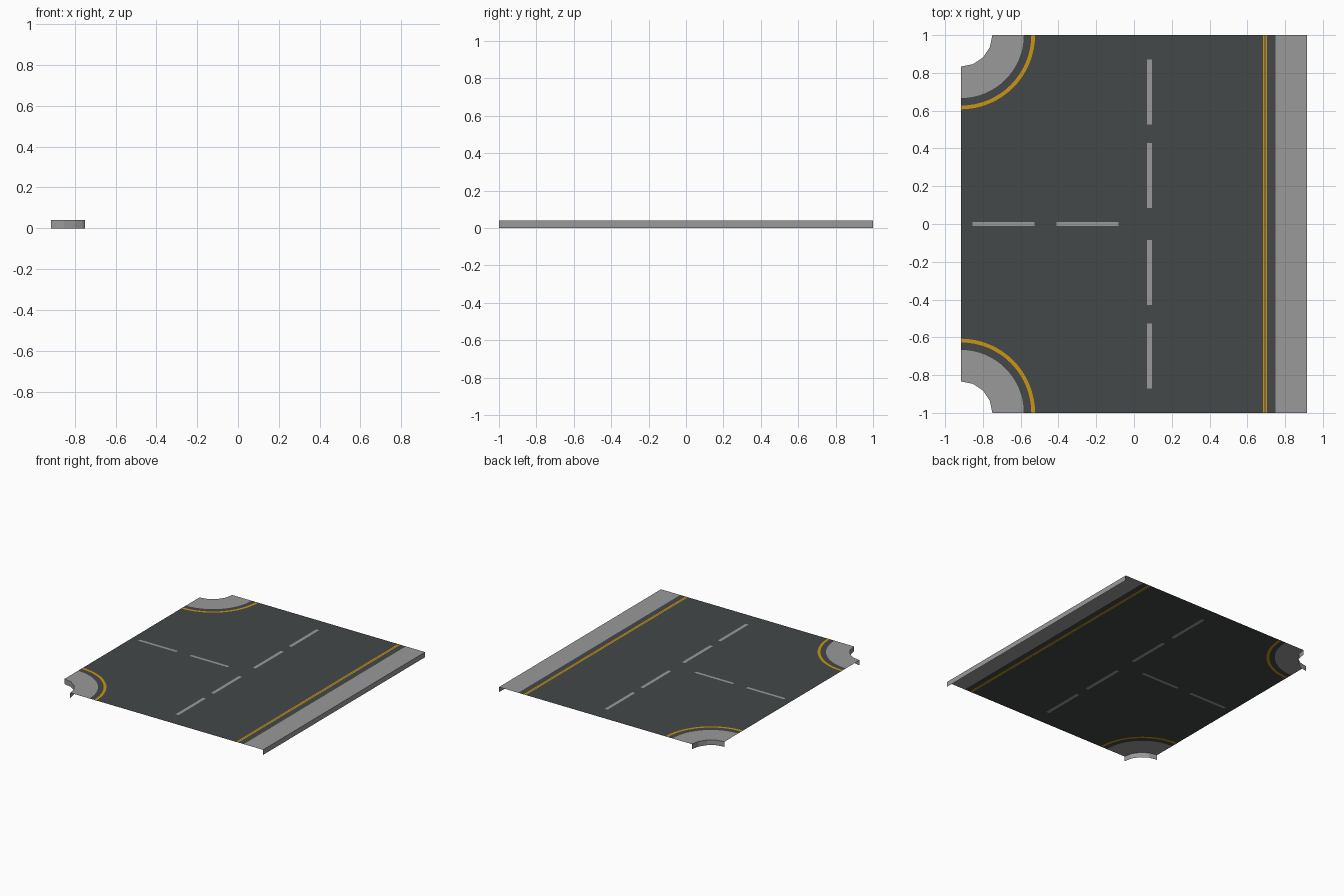
import bpy, math

if "Cube" in bpy.data.objects:
    bpy.data.objects.remove(bpy.data.objects["Cube"])

W, L, H = 0.9167, 1.0, 0.04       # half width, half length, surface height
KERB_X = 0.75                     # inner edge of the straight pavement
R_IN, R_OUT = 0.1667, 0.3333      # corner pavement radii


def material(name, rgb):
    m = bpy.data.materials.new(name)
    m.diffuse_color = (*rgb, 1)
    m.use_nodes = True
    m.node_tree.nodes["Principled BSDF"].inputs["Base Color"].default_value = m.diffuse_color
    return m


ASPHALT = material("dark asphalt", (0.056, 0.065, 0.065))
PAVING = material("grey paving", (0.32, 0.32, 0.32))
PAINT = material("pale road paint", (0.32, 0.32, 0.32))
YELLOW = material("yellow road paint", (0.60, 0.30, 0.006))


def mesh_object(name, verts, faces, mat):
    me = bpy.data.meshes.new(name)
    me.from_pydata(verts, [], faces)
    me.materials.append(mat)
    ob = bpy.data.objects.new(name, me)
    bpy.context.collection.objects.link(ob)
    return ob


def arc(radius, segments, side):
    """Quarter circle round a left corner, from the tile's left edge to its end edge."""
    pts = []
    for i in range(segments + 1):
        a = math.pi / 2 * i / segments
        pts.append((-W + radius * math.sin(a), side * (L - radius * math.cos(a))))
    return pts


def area(pts):
    return sum(a[0] * b[1] - b[0] * a[1] for a, b in zip(pts, pts[1:] + pts[:1]))


def sheet(name, pts, mat, z=H):
    """Flat upward-facing outline."""
    if area(pts) < 0:
        pts = pts[::-1]
    return mesh_object(name, [(x, y, z) for x, y in pts], [list(range(len(pts)))], mat)


def wall(name, pts, mat):
    """Vertical skirt from the ground to the surface."""
    n = len(pts)
    verts = [(x, y, 0) for x, y in pts] + [(x, y, H) for x, y in pts]
    return mesh_object(name, verts, [(i, i + 1, n + i + 1, n + i) for i in range(n - 1)], mat)


def marking(name, left, right, mat, t=0.0007):
    """Very thin painted plate between two edge lines, showing on both sides of the road."""
    n = len(left)
    verts, faces = [], []
    for z in (H - t, H + t):
        verts += [(x, y, z) for x, y in left + right]
    up = area(left + right[::-1]) > 0
    for i in range(n - 1):
        quad = [i, i + 1, n + i + 1, n + i]
        top = [v + 2 * n for v in quad]
        faces.append(quad if up else quad[::-1])
        faces.append(top[::-1] if up else top)
    ob = mesh_object(name, verts, faces, mat)
    for p in ob.data.polygons:      # top faces look up, bottom faces look down
        if (p.normal.z > 0) != (p.center.z > H):
            p.flip()
    return ob


def stripe(name, x0, x1, y0, y1, mat):
    return marking(name, [(x0, y0), (x0, y1)], [(x1, y0), (x1, y1)], mat)


# Road surface with both left corners cut round
road = arc(R_OUT, 16, -1) + [(KERB_X, -L), (KERB_X, L)] + arc(R_OUT, 16, 1)[::-1]
sheet("road_surface", road, ASPHALT)

# Straight pavement with its outer side
sheet("straight_pavement", [(KERB_X, -L), (W, -L), (W, L), (KERB_X, L)], PAVING)
wall("straight_pavement_side", [(W, -L), (W, L)], PAVING)

# Corner pavements, curved inner sides and yellow edge lines
for label, side in (("front", -1), ("back", 1)):
    inner = arc(R_IN, 4, side)
    sheet(label + "_corner_pavement", inner + arc(R_OUT, 16, side)[::-1], PAVING)
    wall(label + "_corner_side", inner if side < 0 else inner[::-1], PAVING)
    marking(label + "_corner_edge_line", arc(0.373, 16, side), arc(0.393, 16, side), YELLOW)

# Double yellow line beside the straight pavement
for i, x in enumerate((0.683, 0.695)):
    stripe(f"straight_edge_line_{i + 1}", x, x + 0.009, -L, L, YELLOW)

# Centre dashes of the main road and of the side road
for i, (a, b) in enumerate(((0.085, 0.43), (0.528, 0.87))):
    for label, s in (("front", -1), ("back", 1)):
        stripe(f"main_dash_{label}_{i + 1}", 0.068, 0.094, min(s * a, s * b), max(s * a, s * b), PAINT)
for i, (a, b) in enumerate(((-0.855, -0.527), (-0.41, -0.082))):
    stripe(f"side_dash_{i + 1}", a, b, -0.011, 0.011, PAINT)
